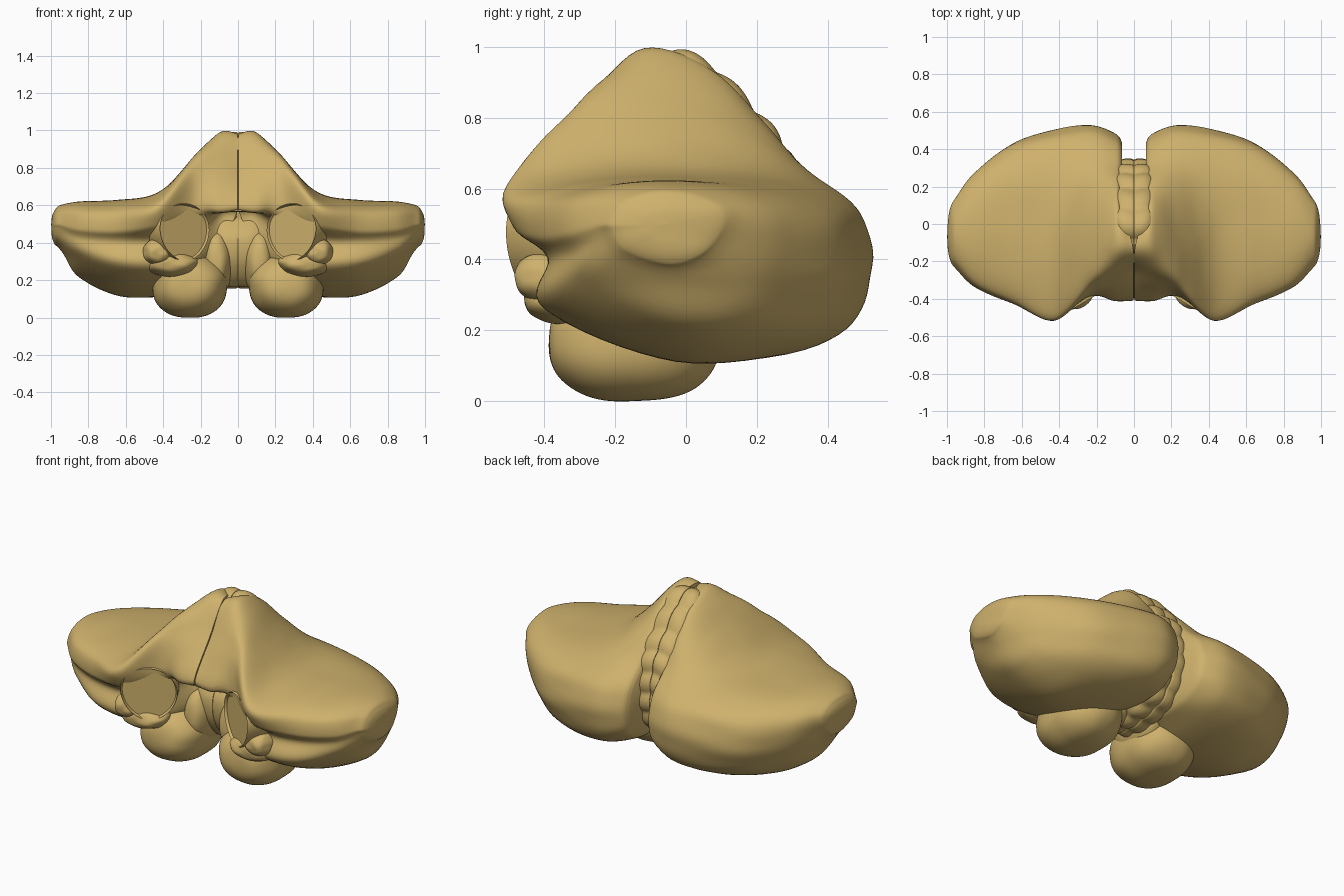
import bpy, bmesh, math
from mathutils import Vector, noise

if "Cube" in bpy.data.objects:
    bpy.data.objects.remove(bpy.data.objects["Cube"])


def spline(pts, steps, closed):
    # Catmull-Rom curve through the points
    n, out = len(pts), []
    for i in range(n if closed else n - 1):
        if closed:
            a, b, c, d = (pts[(i + k) % n] for k in (-1, 0, 1, 2))
        else:
            a, b, c, d = (pts[min(max(i + k, 0), n - 1)] for k in (-1, 0, 1, 2))
        for s in range(steps):
            t = s / steps
            out.append(0.5 * (2 * b + (c - a) * t + (2 * a - 5 * b + 4 * c - d) * t * t
                              + (3 * b - a - 3 * c + d) * t ** 3))
    return out if closed else out + [pts[-1].copy()]


def finish(name, bm, angle=50):
    bmesh.ops.recalc_face_normals(bm, faces=bm.faces)
    me = bpy.data.meshes.new(name)
    bm.to_mesh(me)
    bm.free()
    ob = bpy.data.objects.new(name, me)
    bpy.context.collection.objects.link(ob)
    me.materials.append(tissue)
    ob.modifiers.new("Mirror", 'MIRROR').use_mirror_merge = False
    bpy.ops.object.select_all(action='DESELECT')
    ob.select_set(True)
    bpy.context.view_layer.objects.active = ob
    bpy.ops.object.shade_smooth_by_angle(angle=math.radians(angle))
    return ob


def loft(name, sections, bump, around=8, along=8):
    # sections: lists of 3D points; skinned lengthwise, then capped
    rings = [spline(s, around, True) for s in sections]
    cols = [spline([r[j] for r in rings], along, False) for j in range(len(rings[0]))]
    bm = bmesh.new()
    grid = [[bm.verts.new(bump(c)) for c in col] for col in cols]
    n, m = len(grid), len(grid[0])
    for j in range(n):
        for i in range(m - 1):
            k = (j + 1) % n
            bm.faces.new((grid[j][i], grid[j][i + 1], grid[k][i + 1], grid[k][i]))
    bm.faces.new([g[0] for g in grid])
    bm.faces.new([g[-1] for g in grid])
    return finish(name, bm)


def section(x, yz, scale=1.0):
    pts = [Vector((x, y, z)) for y, z in yz]
    c = sum(pts, Vector()) / len(pts)
    return [c + (p - c) * scale for p in pts]


def blob(name, centre, radii, power=2.0, rough=0.03):
    # superellipsoid lump
    bm = bmesh.new()
    bmesh.ops.create_icosphere(bm, subdivisions=5, radius=1)
    for v in bm.verts:
        d = v.co.normalized()
        d /= sum(abs(q) ** power for q in d) ** (1 / power)
        d *= 1 + rough * noise.noise(d * 1.5 + Vector(centre))
        v.co = Vector(c + r * q for c, r, q in zip(centre, radii, d))
    return finish(name, bm)


tissue = bpy.data.materials.new("tissue")
tissue.diffuse_color = (0.62, 0.44, 0.15, 1)
tissue.use_nodes = True
tissue.node_tree.nodes["Principled BSDF"].inputs["Base Color"].default_value = tissue.diffuse_color

# Hemisphere: sagittal sections (y, z) from the front fissure over the top and back underneath
profiles = {
    0.10: [(-.20, .56), (-.41, .575), (-.27, .85), (-.12, .99), (.10, .915), (.31, .68),
           (.46, .51), (.465, .31), (.30, .20), (.0, .22), (-.20, .38)],
    0.23: [(-.33, .46), (-.385, .60), (-.32, .83), (-.14, .865), (.12, .79), (.36, .64),
           (.505, .51), (.51, .30), (.38, .17), (.02, .15), (-.29, .28)],
    0.43: [(-.385, .41), (-.49, .50), (-.50, .61), (-.25, .66), (.05, .66), (.33, .61),
           (.475, .51), (.49, .31), (.36, .155), (-.03, .115), (-.39, .26)],
    0.65: [(-.38, .405), (-.42, .47), (-.40, .57), (-.22, .62), (.05, .625), (.28, .595),
           (.405, .51), (.42, .34), (.28, .17), (-.02, .12), (-.385, .27)],
    0.85: [(-.31, .43), (-.335, .48), (-.31, .565), (-.18, .61), (.0, .615), (.16, .59),
           (.26, .52), (.265, .40), (.16, .26), (-.03, .22), (-.28, .34)],
    0.95: [(-.23, .475), (-.24, .505), (-.21, .56), (-.14, .59), (-.05, .60), (.05, .585),
           (.13, .54), (.13, .47), (.06, .39), (-.05, .36), (-.19, .41)],
}
xs = sorted(profiles)
inner = section(0.065, profiles[xs[0]], 0.9)
for i, co in ((0, (.003, -.20, .57)), (1, (.003, -.41, .585)),   # front slope meets the midline slit
              (2, (.003, -.26, .81)), (3, (.006, -.12, .985))):
    inner[i] = Vector(co)
rows = [inner] + [section(x, profiles[x]) for x in xs]
tip = profiles[xs[-1]]
rows += [section(x, tip, s) for x, s in ((.98, .76), (.995, .42), (1.0, .03))]


def folds(p):
    q = Vector((p.x * 3, p.y * 4, p.z * 11))
    c = Vector((p.x * 0.9, 0, 0.42))
    return p + (p - c).normalized() * 0.007 * noise.noise(q) * min(1, p.x * 8)


loft("hemisphere", rows, folds, along=10)

# Vermis: scalloped central strip, split along the midline
vermis = [(-.38, .565), (-.39, .595), (-.25, .77), (-.14, .93), (-.05, .99), (.07, .955),
          (.20, .825), (.30, .695), (.345, .52), (.33, .36), (.24, .22), (.06, .165),
          (-.12, .17), (-.22, .28), (-.24, .42), (-.18, .52), (-.10, .57), (-.25, .585)]


def scallops(p):
    d = Vector((0, p.y, p.z - 0.5))
    a = math.atan2(d.z, d.y)
    if -2.0 < a < 1.8:
        p = p + d * (0.045 * abs(math.sin(a * 9 + p.x * 5)) - 0.035)
    return p


loft("vermis", [section(x, vermis, s) for x, s in
                ((.001, .985), (.012, .998), (.05, 1.0), (.085, .965), (.125, .86))],
     scallops, around=12, along=5)

# Tonsils underneath, with the small side lobes by the stalks
blob("tonsil", (.26, -.15, .17), (.20, .24, .17), 2.4)
blob("uvula_side", (.115, -.10, .30), (.09, .19, .18), 2.2)
blob("flocculus", (.43, -.39, .35), (.08, .095, .07), 2.2, 0.08)
blob("flocculus_tip", (.36, -.34, .29), (.14, .12, .07), 2.2, 0.08)

# Peduncle: cut stalk with a flat oval face turned toward the midline
bm = bmesh.new()
n = 64
side = Vector((.86, -.51, 0))
back = Vector((.51, .86, 0))
loops = []
for depth, s in ((.015, .93), (0, .98), (.008, 1.0), (.10, 1.02), (.24, .95)):
    ring = []
    for i in range(n):
        a = 2 * math.pi * i / n
        w = .155 * (1 + .12 * math.sin(a)) * math.cos(a)
        h = .155 * math.sin(a) + .03 * w
        ring.append(bm.verts.new(Vector((.285, -.43, .455)) + side * w * s
                                 + Vector((0, 0, h * s)) + back * depth))
    loops.append(ring)
for r, q in zip(loops, loops[1:]):
    for i in range(n):
        k = (i + 1) % n
        bm.faces.new((r[i], r[k], q[k], q[i]))
bm.faces.new(loops[0])
bm.faces.new(loops[-1])
finish("peduncle", bm, 30)
